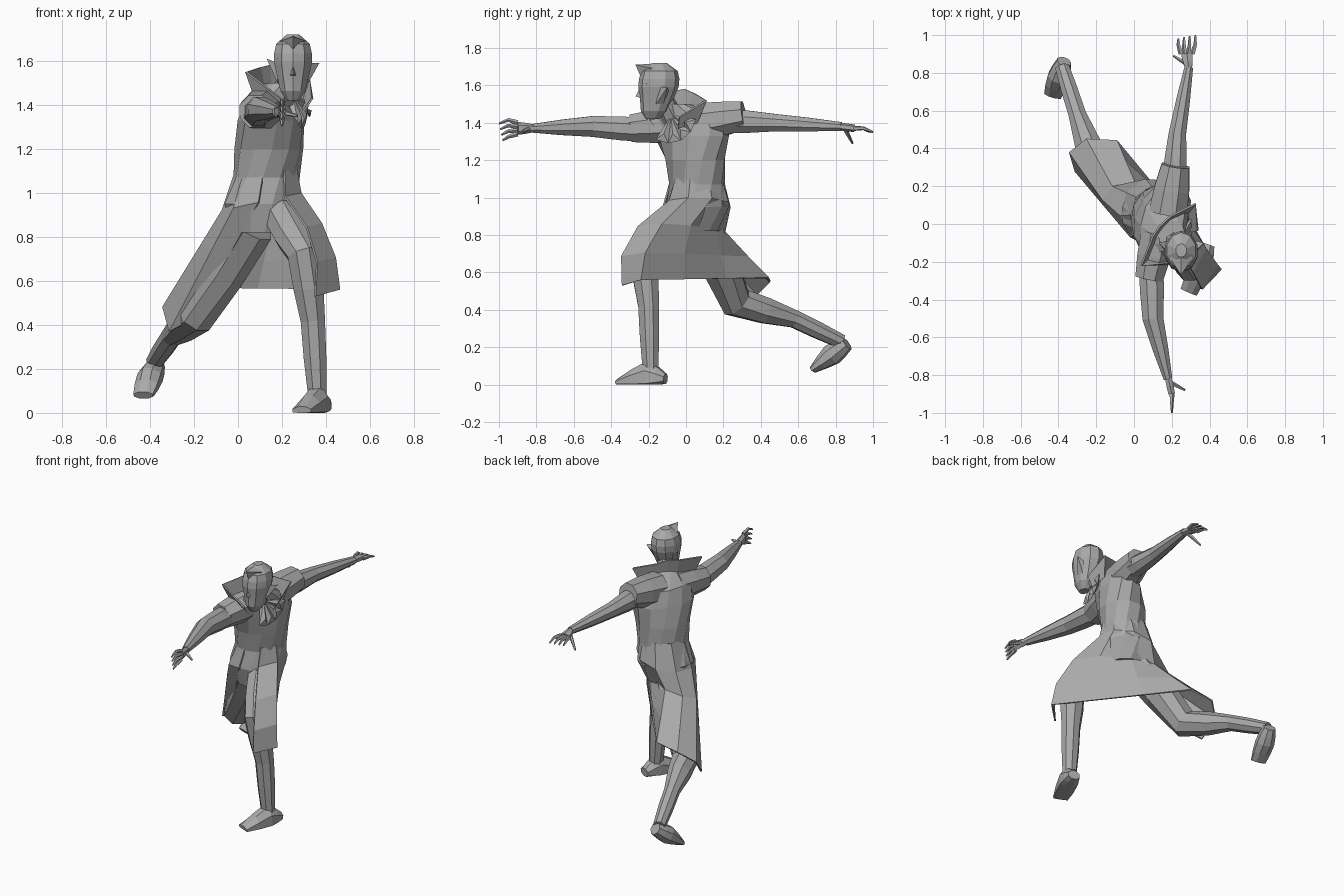
import bpy, bmesh, math
from mathutils import Vector

default_cube = bpy.data.objects.get("Cube")
if default_cube:
    bpy.data.objects.remove(default_cube, do_unlink=True)

grey = bpy.data.materials.new("plain grey")
grey.use_nodes = True
grey.diffuse_color = (.4, .4, .4, 1)
grey.node_tree.nodes["Principled BSDF"].inputs["Base Color"].default_value = grey.diffuse_color


def finish(name, bm):
    """Turn a bmesh into a flat-shaded grey object."""
    bmesh.ops.recalc_face_normals(bm, faces=bm.faces[:])
    mesh = bpy.data.meshes.new(name)
    bm.to_mesh(mesh)
    bm.free()
    mesh.materials.append(grey)
    obj = bpy.data.objects.new(name, mesh)
    bpy.context.collection.objects.link(obj)
    return obj


def bridge(bm, rows, closed):
    """Fill quads between neighbouring rows of vertices."""
    for low, high in zip(rows, rows[1:]):
        count = len(low)
        for i in range(count if closed else count - 1):
            j = (i + 1) % count
            bm.faces.new((low[i], low[j], high[j], high[i]))


def loft(name, rings):
    """Closed skin through rings of points, capped at both ends."""
    bm = bmesh.new()
    rows = [[bm.verts.new(point) for point in ring] for ring in rings]
    bridge(bm, rows, True)
    bm.faces.new(rows[0])
    bm.faces.new(rows[-1])
    finish(name, bm)


def sheet(name, columns):
    """Open cloth sheet given as columns of points, slightly thickened."""
    bm = bmesh.new()
    bridge(bm, [[bm.verts.new(point) for point in column] for column in columns], False)
    obj = finish(name, bm)
    cloth = obj.modifiers.new("cloth thickness", "SOLIDIFY")
    cloth.thickness = .01
    cloth.offset = 0


def hull(name, points):
    """Convex faceted lump around a few points."""
    bm = bmesh.new()
    for point in points:
        bm.verts.new(point)
    bmesh.ops.convex_hull(bm, input=bm.verts[:])
    finish(name, bm)


def limb(name, joints, sides=8, reference=(0, 0, 1), floor=-1):
    """Limb through joints (x, y, z, half width[, half height]), fuller between them."""
    exact = [(Vector(joint[:3]), joint[3], joint[-1]) for joint in joints]
    stations = exact[:1]
    for (a, wide_a, high_a), (b, wide_b, high_b) in zip(exact, exact[1:]):
        stations.append((a.lerp(b, .5), (wide_a + wide_b) * .53, (high_a + high_b) * .53))
        stations.append((b, wide_b, high_b))
    rings = []
    last = len(stations) - 1
    for i, (centre, wide, high) in enumerate(stations):
        tangent = (stations[min(i + 1, last)][0] - stations[max(i - 1, 0)][0]).normalized()
        side = tangent.cross(Vector(reference)).normalized()
        up = side.cross(tangent)
        ring = []
        for k in range(sides):
            angle = math.tau * (k + .5) / sides
            point = centre + side * math.cos(angle) * wide + up * math.sin(angle) * high
            point.z = max(point.z, floor)
            ring.append(point)
        rings.append(ring)
    loft(name, rings)


def level_ring(centre, width, depth, twist, sides):
    """Horizontal ellipse of points, turned by a twist angle."""
    ring = []
    for k in range(sides):
        angle = math.tau * (k + .5) / sides
        u, v = width * math.cos(angle), depth * math.sin(angle)
        offset = (u * math.cos(twist) - v * math.sin(twist), u * math.sin(twist) + v * math.cos(twist), 0)
        ring.append(Vector(centre) + Vector(offset))
    return ring


def around(centre, radius, degrees, lift=0):
    """Point on a level circle about a centre, raised by a lift."""
    angle = math.radians(degrees)
    return Vector(centre) + Vector((radius * math.cos(angle), radius * math.sin(angle), lift))


# Torso, twisting evenly from the hips up to the shoulders
torso_levels = [
    (.11, .05, .82, .13, .13), (.11, .06, .95, .18, .17), (.13, .06, 1.07, .16, .14),
    (.14, .05, 1.2, .17, .15), (.15, .03, 1.33, .21, .14), (.16, .01, 1.43, .2, .12),
    (.2, -.06, 1.5, .08, .07)]
loft("torso", [level_ring((x, y, z), width, depth, (z - .6) * math.pi / 2, 12)
               for x, y, z, width, depth in torso_levels])
limb("neck", [(.2, -.07, 1.42, .06), (.24, -.13, 1.54, .05)])

# Coat skirt, open at the front: waist and hip rings, draped middle and slanting hem
front_corner, back_corner = Vector((.46, -.24, .56)), Vector((-.09, .44, .57))
hem = [Vector((.35, -.34, .53))]
hem += [front_corner.lerp(back_corner, step / 3) for step in range(4)]
hem += [Vector(p) for p in ((-.25, .45, .55), (-.34, .38, .48), (-.31, .28, .37), (-.2, .22, .43))]
hips, waist = Vector((.11, .06, .96)), Vector((.13, .06, 1.1))
over_thigh, under_seat = Vector((.05, -.08, .02)), Vector((0, -.1, 0))
skirt = []
for i, edge in enumerate(hem):
    turn = 40 * i - 55
    top = around(hips, .18, turn, .04 * math.cos(math.radians(turn)))
    push = over_thigh * max(0, 1 - i / 3)
    tuck = under_seat * max(0, 1 - abs(i - 4) / 3)
    skirt.append([around(waist, .14, turn), top, top.lerp(edge, .35) + push + tuck,
                  top.lerp(edge, .7) + push + tuck / 2, edge])
sheet("coat_skirt", skirt)

# Tall standing collar with two pointed wings
collar = []
collar_shape = [(.14, 0), (.21, .09), (.1, .13), (.08, .15), (.1, .14), (.23, .12), (.15, 0)]
for i, (flare, lift) in enumerate(collar_shape):
    turn = 10 + 43 * i
    nape = (.2, -.06, 1.43)
    collar.append([around(nape, flare * .7, turn, lift / 3 - .06), around(nape, flare, turn, lift)])
sheet("collar", collar)

# Pleated neck cloth fanning over the chest
knot = Vector((.25, -.08, 1.44))
across, outward = Vector((.2, .9, 0)), Vector((.04, -.01, 0))


def pleat_tip(step):
    angle = math.radians(28 * step - 30)
    return knot + outward + across * .16 * math.sin(angle) - Vector((0, 0, .15 * math.cos(angle)))


for i in range(4):
    left, right = pleat_tip(i), pleat_tip(i + 1)
    ridge = left.lerp(right, .5).lerp(knot, .3) + outward / 2
    hull(f"neck_cloth_pleat_{i + 1}", [knot, left, right, ridge, knot - outward])

# Head with a narrow jaw that juts forward
head_widths = [.03, .06, .07, .08, .09, .09, .08, .03]
head = []
for i, width in enumerate(head_widths):
    t = i / (len(head_widths) - 1)
    head.append(level_ring((.25, -.14 - .04 * (1 - t) ** 2, 1.42 + .3 * t), width, width * 1.2, 0, 10))
loft("head", head)


def face_part(name, *offsets, mirrored=False):
    """Lump on the face; offsets from the middle of the head, doubled if mirrored."""
    middle = Vector((.25, -.14, 1.57))
    if mirrored:
        offsets += tuple((-x, y, z) for x, y, z in offsets)
    hull(name, [middle + Vector(offset) for offset in offsets])


face_part("nose", (0, -.1, .03), (0, -.13, -.03), (.02, -.09, -.04), mirrored=True)
face_part("lips", (.03, -.07, -.08), (.01, -.1, -.08), (0, -.07, -.1), mirrored=True)
face_part("chin", (.02, -.08, -.13), (.01, -.09, -.1), (0, -.05, -.15), mirrored=True)
face_part("hair_peak", (0, -.13, .14), (.06, -.04, .12), (0, -.1, .07), (0, .02, .15), mirrored=True)
for name, s in (("right", -1), ("left", 1)):
    face_part(f"{name}_brow", (s * .01, -.11, .01), (s * .07, -.07, .04), (s * .03, -.09, .06), (s * .04, -.05, .01))
    face_part(f"{name}_cheek", (s * .07, -.04, 0), (s * .04, -.09, -.03), (s * .04, -.06, -.09), (s * .03, 0, -.05))
    ear_tip = (s * .12, .04, .03 - s * .01)
    face_part(f"{name}_ear", ear_tip, (s * .07, -.01, .02), (s * .07, -.02, -.07), (s * .08, .05, 0), (s * .06, .02, -.07))

# Flaring sleeve caps and outstretched arms
limb("right_sleeve_cap", [(.13, -.05, 1.39, .1), (.08, -.29, 1.37, .08)])
limb("left_sleeve_cap", [(.18, .06, 1.4, .11), (.22, .31, 1.44, .08)])
limb("right_arm", [(.09, -.2, 1.36, .07), (.1, -.5, 1.38, .06), (.18, -.82, 1.37, .025)])
limb("left_arm", [(.21, .2, 1.41, .07), (.23, .48, 1.4, .05), (.29, .83, 1.38, .025)])


def hand(name, wrist, knuckle, spread, thumb_tip):
    """Palm, four fanned fingers and a thumb."""
    wrist, knuckle, spread, thumb_tip = map(Vector, (wrist, knuckle, spread, thumb_tip))
    reach = Vector((0, math.copysign(.05, knuckle.y), 0))
    limb(f"{name}_palm", [(*wrist, .02), (*knuckle, .02 + spread.x / 2, .02 + spread.z / 2)], 6)
    for i in range(4):
        fan = spread * (1 - i / 1.5)
        base = knuckle + fan
        joint = base + reach + fan / 2
        tip = joint + reach * (1 - i / 8) - Vector((0, 0, .02))
        limb(f"{name}_finger_{i + 1}", [(*base, .014), (*joint, .01), (*tip, .005)], 5)
    root = wrist.lerp(knuckle, .3)
    limb(f"{name}_thumb", [(*root, .014), (*thumb_tip, .006)], 5)


hand("right", (.18, -.81, 1.37), (.2, -.9, 1.37), (0, 0, .03), (.27, -.88, 1.35))
hand("left", (.29, .82, 1.38), (.28, .9, 1.37), (.03, 0, 0), (.21, .89, 1.29))

# Left leg bent under the body, right leg trailing behind
limb("left_leg", [(.2, -.03, .9, .09), (.3, -.23, .72, .08), (.34, -.2, .42, .06), (.36, -.19, .08, .045)],
     reference=(0, -1, 0))
limb("right_leg", [(.06, .08, .85, .11), (-.19, .27, .44, .09), (-.3, .58, .35, .05), (-.38, .83, .23, .04)])

# Feet, one flat on the ground and one pushing off its toes
limb("left_foot", [(.39, -.11, .03, .04, .03), (.36, -.2, .04, .06, .09), (.29, -.36, .01, .05, .02)], floor=0)
limb("right_foot", [(-.37, .86, .22, .04), (-.4, .78, .16, .06), (-.43, .68, .08, .05, .02)])
